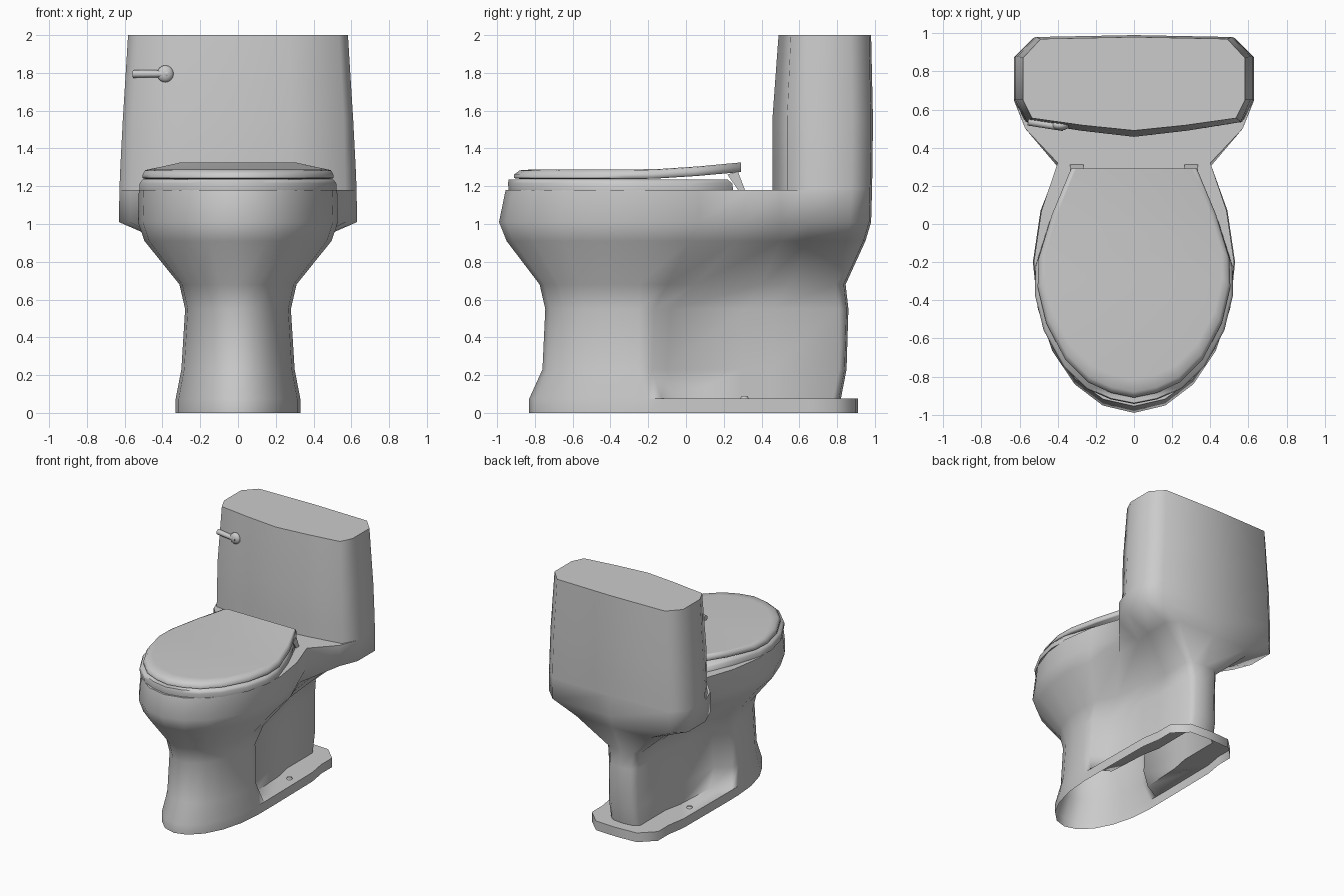
import bpy, bmesh
from math import sin, cos, pi, radians
from mathutils import Vector

if "Cube" in bpy.data.objects:
    bpy.data.objects.remove(bpy.data.objects["Cube"])


def finish(name, bm, angle=40):
    bmesh.ops.remove_doubles(bm, verts=bm.verts, dist=0.0005)
    bmesh.ops.recalc_face_normals(bm, faces=bm.faces)
    me = bpy.data.meshes.new(name)
    bm.to_mesh(me)
    bm.free()
    ob = bpy.data.objects.new(name, me)
    bpy.context.collection.objects.link(ob)
    bpy.ops.object.select_all(action='DESELECT')
    ob.select_set(True)
    bpy.context.view_layer.objects.active = ob
    bpy.ops.object.shade_smooth_by_angle(angle=radians(angle))
    return ob


def loft(name, rings, bottom=True, top=True, angle=75):
    """Skin half outlines (x >= 0, from front centre to back centre), mirrored in x."""
    bm = bmesh.new()
    loops = []
    for half in rings:
        pts = half + [(-x, y, z) for x, y, z in half[-2:0:-1]]
        loops.append([bm.verts.new(p) for p in pts])
    n = len(loops[0])
    for a, b in zip(loops, loops[1:]):
        for i in range(n):
            j = (i + 1) % n
            bm.faces.new((a[i], a[j], b[j], b[i]))
    # caps: strips running from the right side to the left side
    for loop in ([loops[0]] if bottom else []) + ([loops[-1]] if top else []):
        for i in range(n // 2):
            quad = [loop[i], loop[i + 1], loop[n - i - 1], loop[(n - i) % n]]
            bm.faces.new(list(dict.fromkeys(quad)))
    return finish(name, bm, angle)


def arc(w, yf, yc, n=5):
    return [(w * sin(pi / 2 * i / n), yc - (yc - yf) * cos(pi / 2 * i / n)) for i in range(n + 1)]


# Body: foot flange, column, recessed trapway, bowl and shelf below the tank
# z, front y, half width, widest y, mid x/y, neck x/y, rear x/y, rear side x, back y, corner depth/ratio
BODY = [
    (0.00, -.83, .33, -.2, .33, -.12, .33, .0, .325, .5, .30, .91, .12, .62),
    (.075, -.83, .33, -.2, .33, -.12, .33, .0, .325, .5, .30, .91, .12, .62),
    (.075, -.83, .33, -.2, .325, -.13, .18, -.05, .16, .3, .13, .82, .04, .7),
    (.23, -.76, .30, -.25, .29, -.18, .18, -.1, .16, .3, .13, .85, .04, .7),
    (.55, -.745, .28, -.25, .275, -.17, .18, -.08, .16, .3, .13, .86, .05, .7),
    (.68, -.775, .31, -.25, .30, -.1, .21, .05, .18, .4, .15, .845, .05, .7),
    (.91, -.95, .495, -.22, .46, .02, .37, .27, .37, .5, .40, .95, .1, .84),
    (1.01, -.99, .53, -.2, .49, .07, .40, .3, .57, .5, .63, .98, .11, .84),
    (1.18, -.955, .525, -.2, .485, .07, .40, .32, .57, .5, .628, .985, .11, .84),
]
rings = []
for z, yf, w, yc, xm, ym, xn, yn, x1, y1, x2, yb, d, r in BODY:
    half = arc(w, yf, yc) + [(xm, ym), (xn, yn), (x1, y1), (x2, y1 + .15),
                             (x2, yb - d), (x2 * r, yb - .01), (0, yb)]
    rings.append([(x, y, z) for x, y in half])
loft("bowl_and_pedestal", rings, bottom=False)

# Tank: z, front y, front corner x/y, side x, back y
TANK = [(1.18, .457, .568, .535, .628, .985), (1.30, .457, .565, .535, .623, .987),
        (1.55, .457, .56, .535, .61, .99), (2.0, .49, .535, .555, .582, .98)]
rings = []
for z, yf, xc, yc, xs, yb in TANK:
    half = [(0, yf), (xc * .5, yf + (yc - yf) * .42), (xc, yc), (xs, .65),
            (xs, yb - .11), (xs * .84, yb - .01), (0, yb)]
    rings.append([(x, y, z) for x, y in half])
loft("tank", rings)

# Seat and lid share one outline
LID = [(0, -.91), (.12, -.885), (.24, -.83), (.36, -.71), (.46, -.52), (.505, -.33),
       (.5, -.18), (.43, .05), (.33, .29), (0, .29)]


def lift(y):
    return .037 * (max(0, y + .25) / .54) ** 1.4


def lid_ring(s, z):
    return [(x * s, .29 + (y - .29) * s, z + lift(y)) for x, y in LID]


loft("lid", [lid_ring(.97, 1.238), lid_ring(1, 1.243), lid_ring(1, 1.262),
             lid_ring(.975, 1.284), lid_ring(.92, 1.289)])
loft("seat", [[(x * sx, yb + (y - .29) * sy, z) for x, y in LID] for sx, sy, yb, z in
              ((1.03, .99, .25, 1.178), (1.03, .99, .245, 1.215), (1.0, .965, .22, 1.236))])

# Hinges: slanted legs behind the seat
for side, sx in (("left", -1), ("right", 1)):
    bm = bmesh.new()
    prof = [(.22, 1.262), (.275, 1.278), (.312, 1.18), (.275, 1.18)]
    a, b = [[bm.verts.new((sx * x, y, z)) for y, z in prof] for x in (.265, .335)]
    bm.faces.new(a)
    bm.faces.new(b)
    for i in range(4):
        j = (i + 1) % 4
        bm.faces.new((a[i], a[j], b[j], b[i]))
    finish(side + "_hinge", bm, 30)

    # Floor bolt caps on the flange
    bm = bmesh.new()
    bmesh.ops.create_cone(bm, cap_ends=True, segments=12, radius1=.024, radius2=.016, depth=.016)
    bmesh.ops.translate(bm, verts=bm.verts, vec=(sx * .25, .31, .081))
    finish(side + "_bolt_cap", bm, 50)

# Flush lever: tapered rod and flattened knob
p, q = Vector((-.555, .537, 1.795)), Vector((-.37, .505, 1.795))
bm = bmesh.new()
bmesh.ops.create_cone(bm, cap_ends=True, segments=12, radius1=.021, radius2=.018, depth=(q - p).length)
bmesh.ops.rotate(bm, verts=bm.verts, cent=(0, 0, 0),
                 matrix=(q - p).to_track_quat('Z', 'Y').to_matrix())
bmesh.ops.translate(bm, verts=bm.verts, vec=(p + q) / 2)
finish("lever_rod", bm)

bm = bmesh.new()
bmesh.ops.create_uvsphere(bm, u_segments=14, v_segments=8, radius=.045)
bmesh.ops.scale(bm, verts=bm.verts, vec=(1, .6, 1))
bmesh.ops.translate(bm, verts=bm.verts, vec=(-.385, .517, 1.795))
finish("lever_knob", bm, 60)
